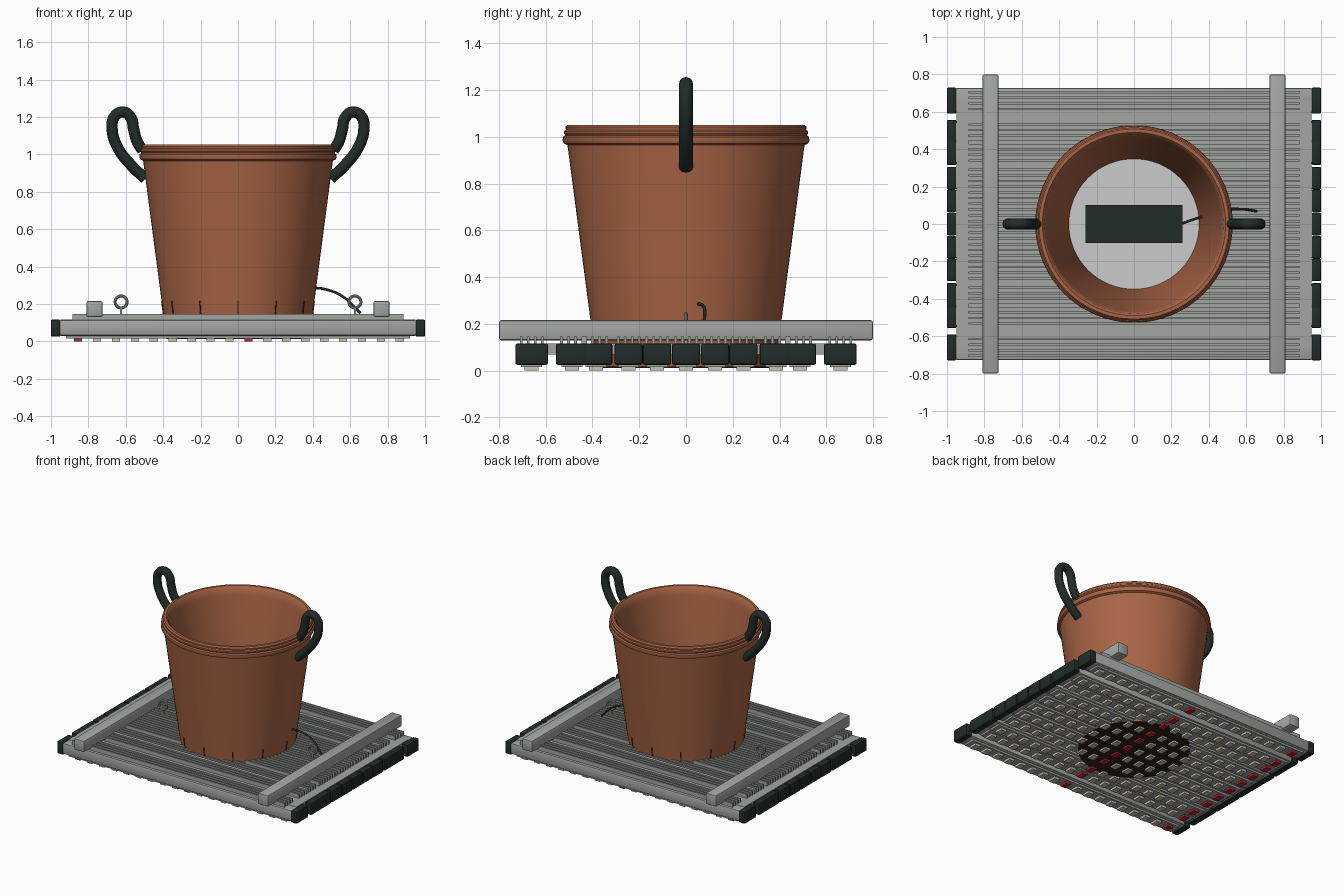
import bpy, bmesh, math
from mathutils import Matrix, Vector

if "Cube" in bpy.data.objects:
    bpy.data.objects.remove(bpy.data.objects["Cube"])

def mat(name, col):
    m = bpy.data.materials.new(name)
    m.diffuse_color = (*col, 1)
    m.use_nodes = True
    m.node_tree.nodes["Principled BSDF"].inputs["Base Color"].default_value = m.diffuse_color
    return m

GREY = mat("aluminium", (0.36, 0.38, 0.36))
BLACK = mat("black_plastic", (0.015, 0.025, 0.022))
TERRA = mat("terracotta", (0.40, 0.13, 0.06))
DARK = mat("dark_soil", (0.03, 0.015, 0.01))
WHITE = mat("white_floor", (0.9, 0.9, 0.9))
CREAM = mat("led_cream", (0.6, 0.55, 0.42))
RED = mat("led_red", (0.5, 0.02, 0.03))

def finish(ob, m, smooth=True):
    ob.data.materials.append(m)
    if smooth:
        bpy.ops.object.select_all(action='DESELECT')
        ob.select_set(True)
        bpy.context.view_layer.objects.active = ob
        bpy.ops.object.shade_smooth_by_angle(angle=math.radians(35))
    return ob

def mesh_object(name, bm, m, smooth=False):
    me = bpy.data.meshes.new(name)
    bmesh.ops.recalc_face_normals(bm, faces=bm.faces)
    bm.to_mesh(me)
    bm.free()
    ob = bpy.data.objects.new(name, me)
    bpy.context.collection.objects.link(ob)
    return finish(ob, m, smooth)

def boxes(name, items, m, bevel=0.0):
    """items: list of (x0, x1, y0, y1, z0, z1)"""
    bm = bmesh.new()
    for x0, x1, y0, y1, z0, z1 in items:
        mx = Matrix.Translation(((x0+x1)/2, (y0+y1)/2, (z0+z1)/2)) @ \
            Matrix.Diagonal((x1-x0, y1-y0, z1-z0, 1))
        bmesh.ops.create_cube(bm, size=1, matrix=mx)
    if bevel:
        bmesh.ops.bevel(bm, geom=bm.edges[:], offset=bevel, segments=2,
                        profile=0.5, affect='EDGES')
    return mesh_object(name, bm, m, bevel > 0)

def lathe(name, profile, m, steps=64):
    bm = bmesh.new()
    vs = [bm.verts.new((r, 0, z)) for r, z in profile]
    es = [bm.edges.new(p) for p in zip(vs, vs[1:])]
    bmesh.ops.spin(bm, geom=vs+es, cent=(0, 0, 0), axis=(0, 0, 1),
                   angle=2*math.pi, steps=steps)
    bmesh.ops.remove_doubles(bm, verts=bm.verts, dist=1e-4)
    return mesh_object(name, bm, m, True)

def tube(name, pts, radius, m):
    cu = bpy.data.curves.new(name, 'CURVE')
    cu.dimensions = '3D'
    cu.bevel_depth = radius
    cu.bevel_resolution = 4
    cu.use_fill_caps = True
    cu.resolution_u = 8
    sp = cu.splines.new('BEZIER')
    sp.bezier_points.add(len(pts)-1)
    for bp, p in zip(sp.bezier_points, pts):
        bp.co = p
        bp.handle_left_type = bp.handle_right_type = 'AUTO'
    ob = bpy.data.objects.new(name, cu)
    bpy.context.collection.objects.link(ob)
    cu.materials.append(m)
    return ob

# light bars running left to right, with end caps, circuit strips and fins
half = [0.124, 0.245, 0.385, 0.487, 0.66]
rows = sorted([0.0] + half + [-y for y in half])
boxes("light_bars", [(-0.955, 0.955, y-0.058, y+0.058, 0.03, 0.112) for y in rows], GREY, 0.006)
boxes("outer_bars", [(-0.955, 0.955, s*0.66-0.068, s*0.66+0.068, 0.032, 0.114)
                     for s in (-1, 1)], GREY, 0.01)
caps = []
for i, y in enumerate(rows):
    w = 0.07 if abs(y) > 0.3 else 0.0605
    caps += [(s*0.975-0.026, s*0.975+0.026, y-w, y+w, 0.025, 0.117-0.0005*(i % 2)) for s in (-1, 1)]
boxes("end_caps", caps, BLACK, 0.009)
boxes("bridge_plate", [(-0.95, 0.95, -0.66, 0.66, 0.07, 0.116)], GREY)
boxes("circuit_strips", [(-0.92, 0.92, y-0.045, y+0.045, 0.016, 0.032) for y in rows], GREY)
boxes("cooling_fins", [(-0.885, 0.885, y+d-0.006, y+d+0.006, 0.11, 0.146)
                       for y in rows for d in (-0.045, -0.015, 0.015, 0.045)], GREY)

# diodes on the underside, two red columns
def leds(cols):
    out = []
    for y in rows:
        for i in cols:
            x = -0.855 + i*0.1012
            out.append((x-0.022, x+0.022, y-0.03, y+0.03, 0.0, 0.018))
    return out
boxes("cream_diodes", leds([i for i in range(18) if i not in (0, 9)]), CREAM)
boxes("red_diodes", leds([0, 9]), RED)

# two cross rails and hanging rings
boxes("cross_rails", [(s*0.767-0.043, s*0.767+0.043, -0.8, 0.8, 0.13, 0.216)
                      for s in (-1, 1)], GREY, 0.01)
for side, s in (("left", -1), ("right", 1)):
    bpy.ops.mesh.primitive_torus_add(location=(s*0.625, 0, 0.211), major_radius=0.032,
                                     minor_radius=0.008, major_segments=32, minor_segments=10,
                                     rotation=(math.pi/2, 0, 0))
    ring = bpy.context.object
    ring.name = side + "_hanging_ring"
    finish(ring, GREY)
    boxes(side + "_ring_stem", [(s*0.625-0.006, s*0.625+0.006, -0.006, 0.006, 0.11, 0.175)], GREY)

# flower pot
lathe("pot", [(0.345, 0.02), (0.383, 0.02), (0.40, 0.15), (0.507, 0.965), (0.522, 0.972),
              (0.528, 0.985), (0.526, 1.0), (0.517, 1.007), (0.522, 1.014), (0.522, 1.024),
              (0.514, 1.03), (0.516, 1.042), (0.508, 1.052), (0.49, 1.052), (0.478, 1.04),
              (0.468, 0.99), (0.347, 0.15), (0.345, 0.02)], TERRA)
lathe("pot_underside", [(0, 0.012), (0.383, 0.012), (0.383, 0.022), (0, 0.022)], DARK)
lathe("pot_floor", [(0, 0.15), (0.35, 0.15), (0.35, 0.16), (0, 0.16)], WHITE)

# narrow drain slits around the pot base
bm = bmesh.new()
for k in range(12):
    mx = Matrix.Rotation(math.radians(30*k), 4, 'Z') @ Matrix.Translation((0.402, 0, 0.175)) @ \
        Matrix.Rotation(math.radians(7.5), 4, 'Y') @ Matrix.Diagonal((0.008, 0.008, 0.08, 1))
    bmesh.ops.create_cube(bm, size=1, matrix=mx)
mesh_object("drain_slits", bm, DARK)

# looped handles
loop = [(0.495, 0.87), (0.565, 0.935), (0.645, 1.04), (0.673, 1.14), (0.658, 1.205),
        (0.613, 1.226), (0.575, 1.2), (0.557, 1.13), (0.54, 1.07), (0.51, 1.02)]
for side, s in (("left", -1), ("right", 1)):
    tube(side + "_handle", [(s*x, 0, z) for x, z in loop], 0.03, BLACK)

# power supply inside the pot and its cable
boxes("power_supply", [(-0.26, 0.26, -0.102, 0.102, 0.16, 0.29)], BLACK)
tube("power_cable", [(0.25, 0, 0.25), (0.32, 0.025, 0.27), (0.40, 0.05, 0.285), (0.48, 0.075, 0.275),
                     (0.56, 0.08, 0.24), (0.655, 0.068, 0.15)], 0.007, BLACK)
